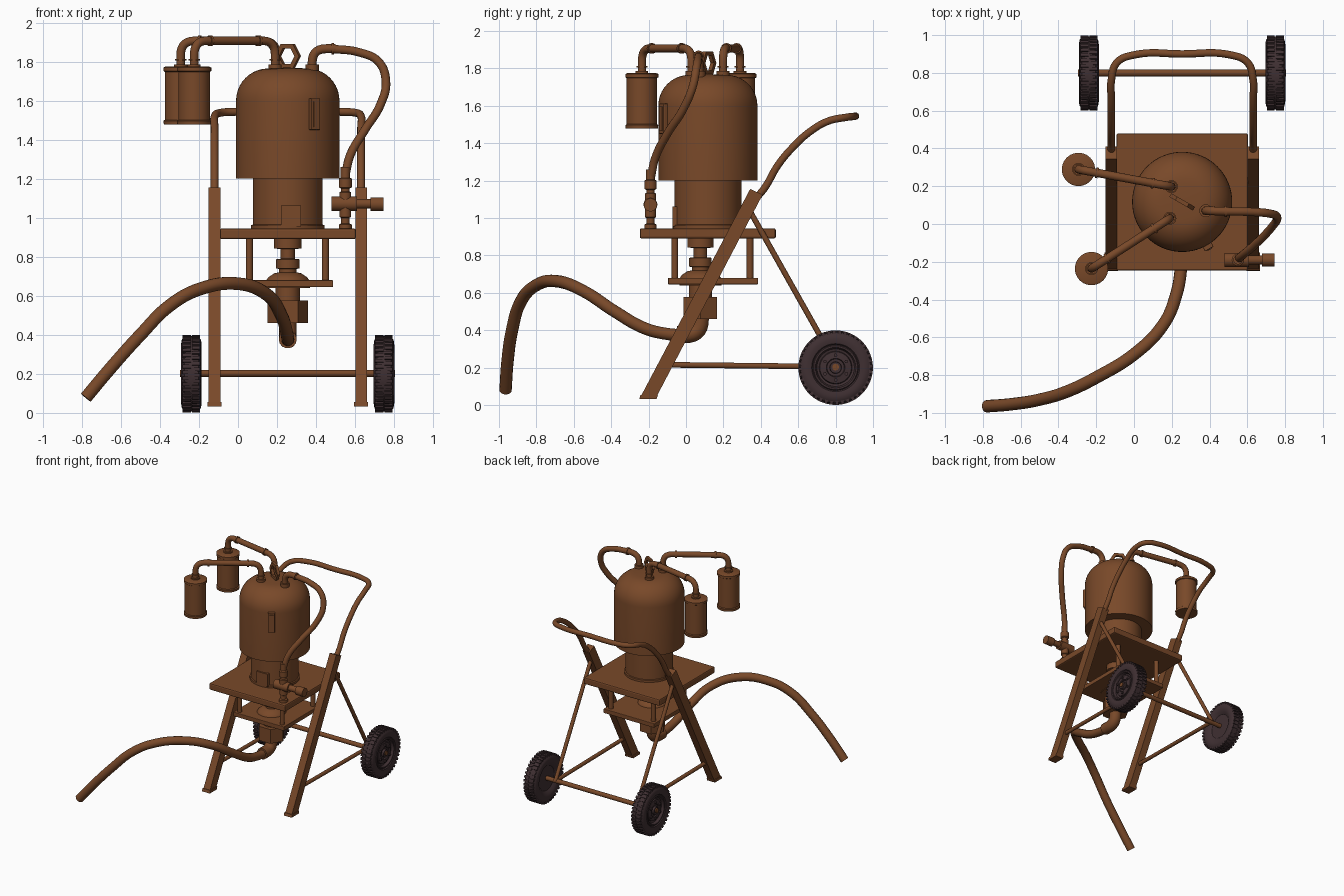
import bpy, bmesh, math
from mathutils import Vector, Matrix

if "Cube" in bpy.data.objects:
    bpy.data.objects.remove(bpy.data.objects["Cube"])


def material(name, rgb):
    m = bpy.data.materials.new(name)
    m.diffuse_color = (*rgb, 1)
    m.use_nodes = True
    m.node_tree.nodes["Principled BSDF"].inputs["Base Color"].default_value = m.diffuse_color
    return m


BROWN = material("rust brown", (0.19, 0.066, 0.022))
RUBBER = material("dark rubber", (0.05, 0.029, 0.032))


def finish(name, bm, mat=BROWN, matrix=None, smooth=True):
    bmesh.ops.remove_doubles(bm, verts=bm.verts, dist=1e-5)
    bmesh.ops.recalc_face_normals(bm, faces=bm.faces)
    me = bpy.data.meshes.new(name)
    bm.to_mesh(me)
    bm.free()
    ob = bpy.data.objects.new(name, me)
    bpy.context.collection.objects.link(ob)
    me.materials.append(mat)
    if smooth:
        for p in me.polygons:
            p.use_smooth = True
        me.set_sharp_from_angle(angle=math.radians(35))
    if matrix:
        ob.matrix_world = matrix
    return ob


def lathe(name, profile, matrix=None, steps=48, mat=BROWN, smooth=True, turn=0):
    """Revolve (radius, z) points about z."""
    bm = bmesh.new()
    vs = [bm.verts.new((r * math.cos(turn), r * math.sin(turn), z)) for r, z in profile]
    es = [bm.edges.new(p) for p in zip(vs, vs[1:])]
    bmesh.ops.spin(bm, geom=vs + es, cent=(0, 0, 0), axis=(0, 0, 1),
                   angle=2 * math.pi, steps=steps)
    return finish(name, bm, mat, matrix, smooth)


def rod(name, a, b, r, steps=24, **kw):
    a, b = Vector(a), Vector(b)
    m = Matrix.Translation(a) @ (b - a).to_track_quat('Z', 'Y').to_matrix().to_4x4()
    h = (b - a).length
    return lathe(name, [(0, 0), (r, 0), (r, h), (0, h)], m, steps, **kw)


def box(name, lo, hi, bevel=0.0, matrix=None):
    bm = bmesh.new()
    bmesh.ops.create_cube(bm, size=1)
    for v in bm.verts:
        v.co = [(l + h) / 2 + c * (h - l) for l, h, c in zip(lo, hi, v.co)]
    ob = finish(name, bm, matrix=matrix, smooth=False)
    if bevel:
        mod = ob.modifiers.new("bevel", 'BEVEL')
        mod.width, mod.segments = bevel, 2
    return ob


def prism(name, outline, x, half):
    """Extrude a (y, z) outline along x."""
    bm = bmesh.new()
    f = bm.faces.new([bm.verts.new((x - half, y, z)) for y, z in outline])
    ext = bmesh.ops.extrude_face_region(bm, geom=[f])
    bmesh.ops.translate(bm, vec=(2 * half, 0, 0),
                        verts=[v for v in ext['geom'] if isinstance(v, bmesh.types.BMVert)])
    return finish(name, bm, smooth=False)


def fillet(pts, radius, n=7):
    pts = [Vector(p) for p in pts]
    out = [pts[0]]
    for a, b, c in zip(pts, pts[1:], pts[2:]):
        p, q = b + (a - b).normalized() * radius, b + (c - b).normalized() * radius
        out += [p.lerp(b, t).lerp(b.lerp(q, t), t) for t in (i / n for i in range(n + 1))]
    return out + [pts[-1]]


def tube(name, pts, r, smooth_path=True):
    cu = bpy.data.curves.new(name, 'CURVE')
    cu.dimensions, cu.bevel_depth, cu.bevel_resolution = '3D', r, 5
    cu.use_fill_caps, cu.resolution_u = True, 8
    sp = cu.splines.new('BEZIER' if smooth_path else 'POLY')
    if smooth_path:
        sp.bezier_points.add(len(pts) - 1)
        for bp, p in zip(sp.bezier_points, pts):
            bp.co = p
            bp.handle_left_type = bp.handle_right_type = 'AUTO'
    else:
        sp.points.add(len(pts) - 1)
        for sp_pt, p in zip(sp.points, pts):
            sp_pt.co = (*p, 1)
    tmp = bpy.data.objects.new(name + "_path", cu)
    bpy.context.collection.objects.link(tmp)
    bpy.context.view_layer.update()
    me = tmp.evaluated_get(bpy.context.evaluated_depsgraph_get()).to_mesh()
    bm = bmesh.new()
    bm.from_mesh(me)
    bpy.data.objects.remove(tmp)
    return finish(name, bm)


def at(x, y, z=0):
    return Matrix.Translation((x, y, z))


TX, TY = 0.255, 0.117   # tank axis
PX, PY = 0.255, 0.077   # pump axis

# Tank with rounded top, lower cylinder and base ring
dome = [(0.10 + 0.165 * math.cos(a), 1.60 + 0.165 * math.sin(a))
        for a in (math.pi / 2 * i / 10 for i in range(11))]
lathe("tank", [(0, 1.20), (0.265, 1.20)] + dome + [(0, 1.77)], at(TX, TY), 64)
lathe("lower_cylinder", [(0, 0.94), (0.188, 0.94), (0.188, 0.962), (0.179, 0.965),
                         (0.179, 1.21), (0, 1.21)], at(TX, TY), 64)
box("cylinder_box", (0.22, -0.073, 0.955), (0.322, 0.0, 1.062))
turn = at(TX, TY) @ Matrix.Rotation(math.radians(30), 4, 'Z')
box("tank_gauge", (-0.026, -0.288, 1.45), (0.026, -0.25, 1.612), 0.004, turn)
box("tank_gauge_glass", (-0.015, -0.293, 1.465), (0.015, -0.28, 1.597), 0, turn)

# Hexagonal lifting eye
bm = bmesh.new()
rings = []
for i in range(6):
    a = i * math.pi / 3
    rings.append([bm.verts.new((r * math.cos(a), y, r * math.sin(a)))
                  for r, y in ((0.072, -0.011), (0.072, 0.011), (0.046, 0.011), (0.046, -0.011))])
for i in range(6):
    a, b = rings[i], rings[(i + 1) % 6]
    for j in range(4):
        k = (j + 1) % 4
        bm.faces.new((a[j], a[k], b[k], b[j]))
finish("lifting_eye", bm, smooth=False,
       matrix=at(TX, TY, 1.828) @ Matrix.Rotation(math.radians(-30), 4, 'Z'))

# Canisters and the pipes joining them to the tank
for side, (cx, cy), (dx, dy) in (("front", (-0.225, -0.236), (0.19, 0.03)),
                                 ("back", (-0.294, 0.289), (0.198, 0.198))):
    lathe(side + "_canister",
          [(0, 1.478), (0.086, 1.478), (0.088, 1.497), (0.081, 1.502), (0.081, 1.748),
           (0.088, 1.752), (0.088, 1.77), (0.075, 1.776), (0, 1.776)], at(cx, cy), 40)
    tube(side + "_canister_pipe",
         fillet([(cx, cy, 1.76), (cx, cy, 1.907), (dx, dy, 1.907), (dx, dy, 1.73)], 0.075),
         0.022, False)
    for px, py in ((cx, cy), (dx, dy)):
        rod(side + "_pipe_collar", (px, py, 1.765), (px, py, 1.785), 0.034)
        rod(side + "_pipe_ring", (px, py, 1.805), (px, py, 1.813), 0.029)
    a, b = Vector((cx, cy, 1.907)), Vector((dx, dy, 1.907))
    for t in (0.2, 0.8):
        rod(side + "_pipe_joint", a.lerp(b, t - 0.014), a.lerp(b, t + 0.014), 0.028)

# Outlet hose from tank top to valve
tube("outlet_pipe", fillet([(0.38, 0.07, 1.72), (0.38, 0.07, 1.865), (0.50, 0.067, 1.867)], 0.07),
     0.023, False)
rod("outlet_collar", (0.38, 0.07, 1.755), (0.38, 0.07, 1.785), 0.034)
rod("outlet_joint", (0.478, 0.067, 1.866), (0.492, 0.067, 1.866), 0.029)
tube("outlet_hose", [(0.48, 0.067, 1.866), (0.62, 0.064, 1.848), (0.72, 0.055, 1.80),
                     (0.758, 0.035, 1.70), (0.73, -0.016, 1.58), (0.65, -0.10, 1.45),
                     (0.575, -0.165, 1.32), (0.55, -0.187, 1.22)], 0.022)

# Valve standing on the table
lathe("valve_stem", [(0, 0.94), (0.033, 0.94), (0.033, 0.965), (0.022, 0.97), (0.022, 1.0),
                     (0.03, 1.005), (0.03, 1.13), (0.022, 1.135), (0.022, 1.15), (0.033, 1.155),
                     (0.033, 1.20), (0.024, 1.205), (0.024, 1.26), (0, 1.26)], at(0.55, -0.19), 20)
rod("valve_body", (0.478, -0.19, 1.072), (0.61, -0.19, 1.072), 0.037)
rod("valve_spindle", (0.6, -0.19, 1.072), (0.69, -0.19, 1.072), 0.024)
rod("valve_knob", (0.678, -0.19, 1.07), (0.745, -0.19, 1.07), 0.035)

# Table, hanger rods and lower plate
box("table", (-0.093, -0.247, 0.89), (0.604, 0.48, 0.945), 0.01)
box("lower_plate", (0.022, -0.096, 0.645), (0.488, 0.385, 0.68), 0.004)
for x in (0.058, 0.448):
    for y in (-0.06, 0.342):
        rod("hanger_rod", (x, y, 0.67), (x, y, 0.90), 0.018)

# Pump shaft, housing and hexagonal nut
lathe("pump_shaft", [(0, 0.90), (0.07, 0.90), (0.07, 0.842), (0.036, 0.84), (0.036, 0.79),
                     (0.06, 0.787), (0.06, 0.74), (0.045, 0.738), (0.045, 0.72), (0.07, 0.715),
                     (0.10, 0.695), (0.113, 0.675), (0.113, 0.64), (0.062, 0.64),
                     (0.062, 0.56), (0, 0.56)], at(PX, PY), 40)
rod("pump_nut", (PX, PY, 0.46), (PX, PY, 0.577), 0.104, 6, smooth=False, turn=0)

# Suction elbow and suction hose
tube("suction_elbow", fillet([(PX, PY, 0.48), (PX, PY, 0.375), (PX, -0.05, 0.377)], 0.08),
     0.046, False)
tube("suction_hose", [(0.255, 0.0, 0.373), (0.255, -0.1, 0.38), (0.25, -0.22, 0.41),
                      (0.222, -0.38, 0.50), (0.15, -0.54, 0.605), (0.0, -0.69, 0.662),
                      (-0.195, -0.81, 0.635), (-0.35, -0.885, 0.55), (-0.5, -0.93, 0.40),
                      (-0.656, -0.955, 0.226), (-0.78, -0.965, 0.078)], 0.033)

# Sloping legs with feet and braces
for side, x in (("left", -0.12), ("right", 0.631)):
    prism(side + "_leg", [(-0.245, 0.04), (-0.16, 0.04), (0.41, 1.125), (0.343, 1.155)], x, 0.03)
    prism(side + "_foot", [(-0.25, 0.033), (-0.157, 0.033), (-0.15, 0.055), (-0.243, 0.055)], x, 0.036)
    rod(side + "_lower_brace", (x, -0.08, 0.215), (x, 0.8, 0.205), 0.015)
    rod(side + "_upper_brace", (x, 0.34, 1.04), (x, 0.81, 0.205), 0.015)

# Push handle
side_path = [(0.36, 1.09), (0.42, 1.16), (0.49, 1.28), (0.567, 1.374), (0.663, 1.462), (0.76, 1.518)]
left = [(-0.12, y, z) for y, z in side_path]
right = [(0.631, y, z) for y, z in reversed(side_path)]
tube("push_handle", left + [(-0.09, 0.855, 1.538), (0.0, 0.895, 1.543), (0.255, 0.9, 1.544),
                            (0.511, 0.895, 1.543), (0.601, 0.855, 1.538)] + right, 0.02)

# Axle and wheels
rod("axle", (-0.297, 0.8, 0.203), (0.804, 0.8, 0.203), 0.018)
tyre = [(0, -0.03), (0.10, -0.03), (0.122, -0.046), (0.15, -0.053), (0.175, -0.049),
        (0.19, -0.036), (0.193, 0), (0.19, 0.036), (0.175, 0.049), (0.15, 0.053),
        (0.128, 0.048), (0.122, 0.04), (0.117, 0.046), (0.108, 0.046), (0.10, 0.025),
        (0.088, 0.022), (0.084, 0.034), (0.05, 0.04), (0.046, 0.03), (0.032, 0.03),
        (0.03, 0.048), (0, 0.048)]
for side, x, s in (("left", -0.239, -1), ("right", 0.748, 1)):
    m = at(x, 0.8, 0.2) @ Matrix.Rotation(s * math.pi / 2, 4, 'Y')
    lathe(side + "_wheel", tyre, m, 64, RUBBER)
    bm = bmesh.new()
    for row in (-1, 1):
        for i in range(40):   # tread blocks
            spot = Matrix.Rotation((i + row * 0.25) * math.pi / 20, 4, 'Z') @ at(0.187, 0, row * 0.024)
            bmesh.ops.create_cube(bm, size=1, matrix=spot @ Matrix.Diagonal((0.024, 0.018, 0.042, 1)))
    for i in range(6):        # wheel bolts
        spot = Matrix.Rotation(i * math.pi / 3, 4, 'Z') @ at(0.066, 0, 0.04)
        bmesh.ops.create_cone(bm, cap_ends=True, segments=6, radius1=0.01, radius2=0.01,
                              depth=0.016, matrix=spot)
    finish(side + "_wheel_tread_and_bolts", bm, RUBBER, m, smooth=False)
